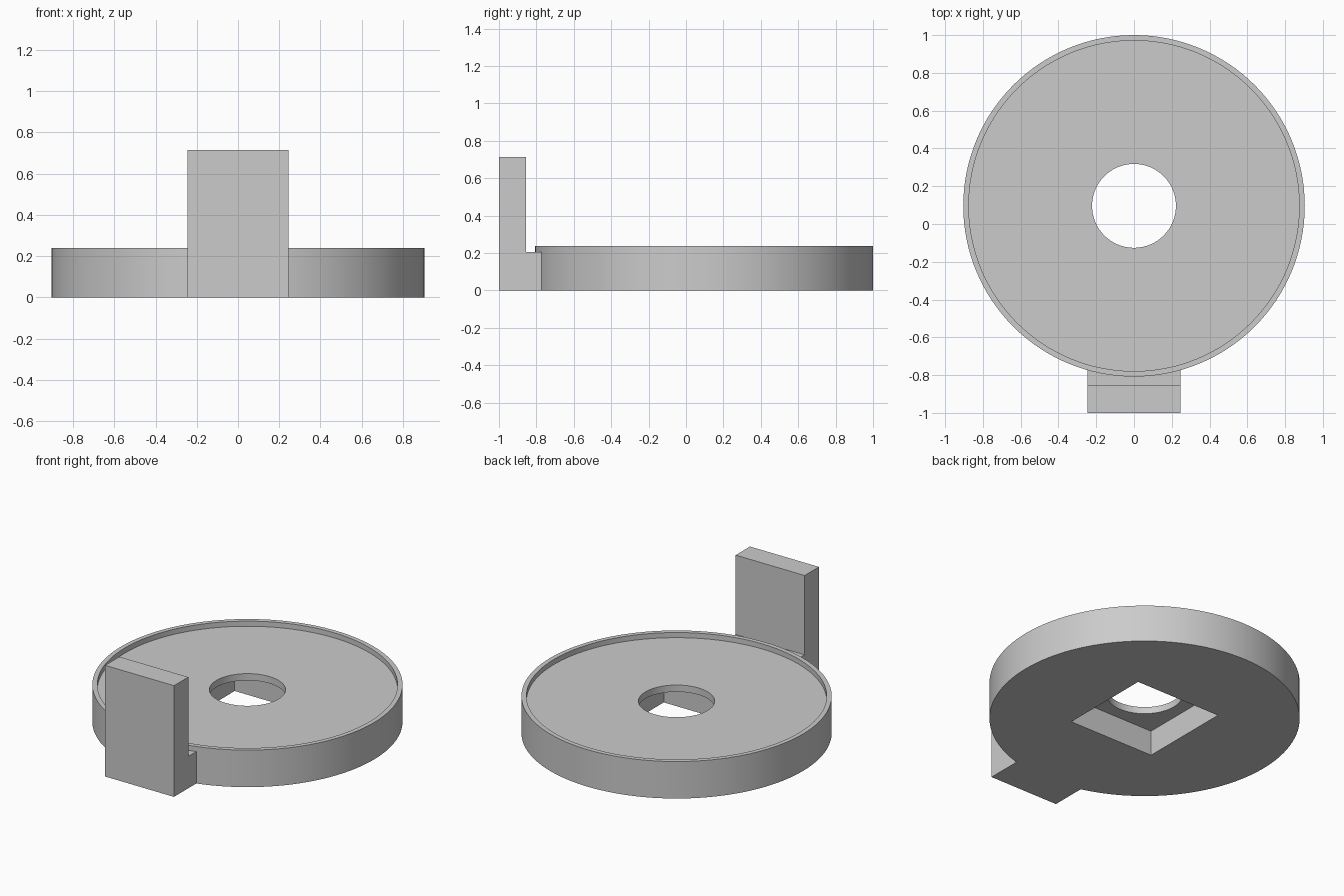
import bpy, math

old = bpy.data.objects.get("Cube")
if old:
    bpy.data.objects.remove(old, do_unlink=True)

grey = bpy.data.materials.new("plain grey")
grey.use_nodes = True
colour = (0.6, 0.6, 0.6, 1)
grey.diffuse_color = colour
grey.node_tree.nodes["Principled BSDF"].inputs["Base Color"].default_value = colour

DISC_Y = 0.096   # centre of the disc
FLOOR = 0.205    # level of the recessed tray and of the foot


def cylinder(name, radius, z0, z1):
    bpy.ops.mesh.primitive_cylinder_add(
        vertices=128, radius=radius, depth=z1 - z0,
        location=(0, DISC_Y, (z0 + z1) / 2))
    bpy.context.object.name = name
    return bpy.context.object


def block(name, half_x, y0, y1, z0, z1):
    bpy.ops.mesh.primitive_cube_add(size=1, location=(0, (y0 + y1) / 2, (z0 + z1) / 2))
    ob = bpy.context.object
    ob.name = name
    ob.scale = (2 * half_x, y1 - y0, z1 - z0)
    bpy.ops.object.transform_apply(location=False, rotation=False, scale=True)
    return ob


def combine(target, tool, operation):
    tool.hide_render = True
    mod = target.modifiers.new(tool.name, "BOOLEAN")
    mod.operation = operation
    mod.solver = "EXACT"
    mod.object = tool
    bpy.context.view_layer.objects.active = target
    bpy.ops.object.modifier_apply(modifier=mod.name)
    bpy.data.objects.remove(tool, do_unlink=True)


# Disc with an upright plate joined to its front by a low foot
body = cylinder("disc_with_upright_plate", 0.904, 0, 0.238)
bracket = block("upright_plate", 0.245, -1, -0.855, 0, 0.715)
combine(bracket, block("foot", 0.245, -1, -0.7, 0, FLOOR), "UNION")
combine(body, bracket, "UNION")

# Shallow tray, square socket underneath and round centre hole
combine(body, cylinder("tray_cutter", 0.875, FLOOR, 0.4), "DIFFERENCE")
combine(body, block("socket_cutter", 0.303, DISC_Y - 0.303, DISC_Y + 0.303, -0.1, 0.161),
        "DIFFERENCE")
combine(body, cylinder("hole_cutter", 0.222, 0.1, 0.4), "DIFFERENCE")

body.data.materials.clear()
body.data.materials.append(grey)
for face in body.data.polygons:
    face.material_index = 0
bpy.ops.object.select_all(action="DESELECT")
body.select_set(True)
bpy.context.view_layer.objects.active = body
bpy.ops.object.shade_smooth_by_angle(angle=math.radians(30))
